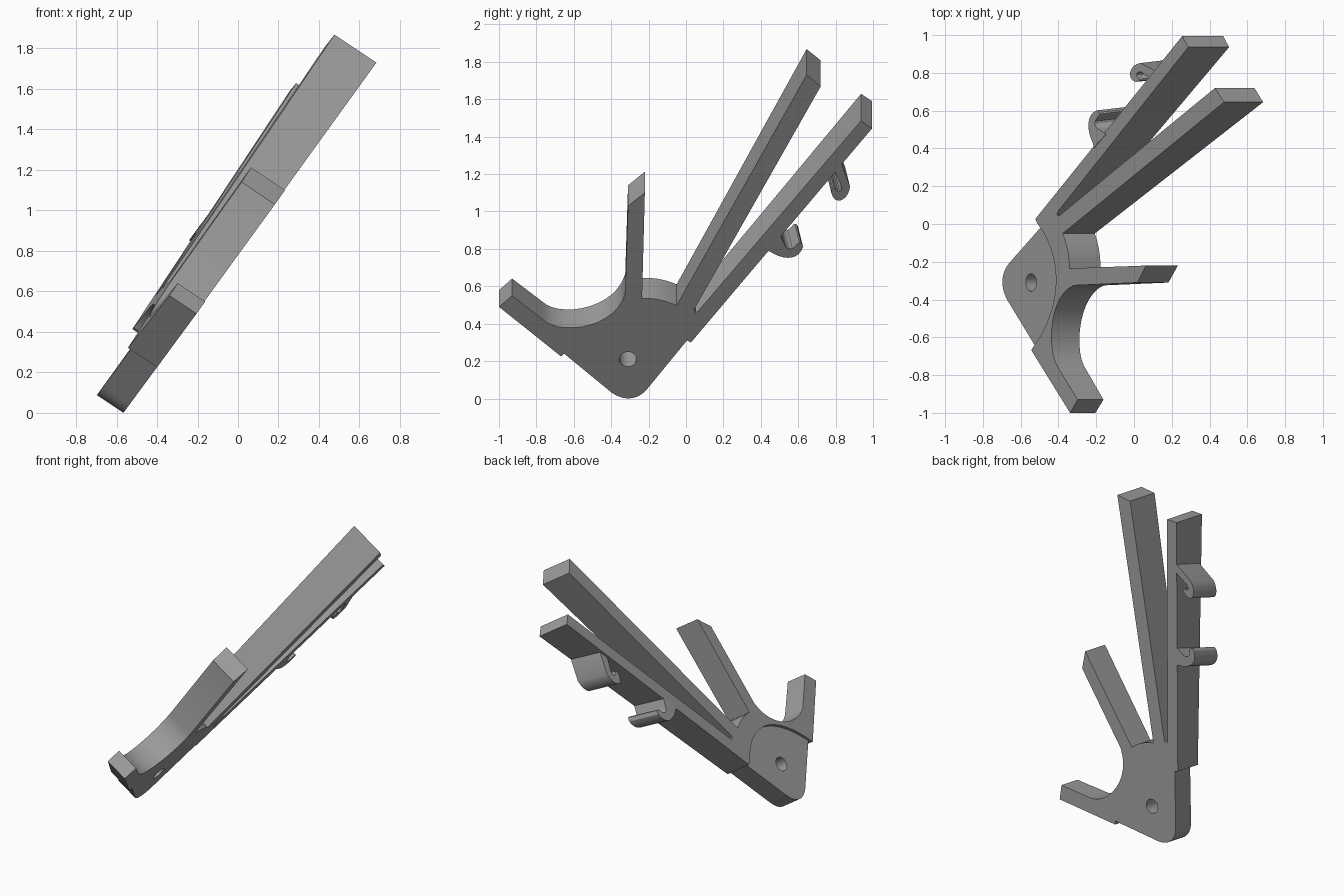
import bpy, bmesh
from math import radians, pi, cos, sin
from mathutils import Vector
from mathutils.geometry import interpolate_bezier

if "Cube" in bpy.data.objects:
    bpy.data.objects.remove(bpy.data.objects["Cube"])

grey = bpy.data.materials.new("plain_grey")
grey.use_nodes = True
colour = (0.34, 0.34, 0.34, 1)
grey.diffuse_color = colour
grey.node_tree.nodes["Principled BSDF"].inputs["Base Color"].default_value = colour

ACROSS = Vector((-0.832, 0, 0.555))       # from the low face to the high face
HOOK_AXIS = Vector((-0.215, -0.025, 0.10))


def low_face(y, z):
    return Vector((-0.569 - 0.008 * y + 0.727 * z, y, z))


def high_face(y, z):
    # the plate gets thicker towards the finger tips
    p = low_face(y, z)
    return p + ACROSS * ((p.x + 0.816 + 0.064 * y - 0.714 * z) / 1.228)


def at_depth(t):
    return lambda y, z: low_face(y, z) + ACROSS * t


def bend(*pts, n=14):
    return [tuple(p[:2]) for p in interpolate_bezier(*[Vector((*p, 0)) for p in pts], n)]


def prism(name, outline, start, end):
    bm = bmesh.new()
    a = [bm.verts.new(start(*p)) for p in outline]
    b = [bm.verts.new(end(*p)) for p in outline]
    bm.faces.new(a)
    bm.faces.new(b[::-1])
    for i in range(len(a)):
        j = (i + 1) % len(a)
        bm.faces.new((a[j], a[i], b[i], b[j]))
    bmesh.ops.recalc_face_normals(bm, faces=bm.faces)
    mesh = bpy.data.meshes.new(name)
    bm.to_mesh(mesh)
    bm.free()
    ob = bpy.data.objects.new(name, mesh)
    bpy.context.collection.objects.link(ob)
    mesh.materials.append(grey)
    return ob


def select(ob):
    bpy.ops.object.select_all(action='DESELECT')
    ob.select_set(True)
    bpy.context.view_layer.objects.active = ob


def cut(ob, cutter):
    mod = ob.modifiers.new("cut", 'BOOLEAN')
    mod.operation = 'DIFFERENCE'
    mod.solver = 'EXACT'
    mod.object = cutter
    select(ob)
    bpy.ops.object.modifier_apply(modifier=mod.name)
    bpy.data.objects.remove(cutter)


def smooth(ob):
    select(ob)
    bpy.ops.object.shade_smooth_by_angle(angle=radians(30))


# Plate with thumb, short finger and two long fingers
outline = [(-1.0, 0.49), (-0.93, 0.55)]
outline += bend((-0.77, 0.425), (-0.68, 0.335), (-0.38, 0.37), (-0.325, 0.56))
outline += [(-0.31, 1.03), (-0.22, 1.10)]
outline += bend((-0.235, 0.535), (-0.17, 0.54), (-0.1, 0.52), (-0.05, 0.497), n=6)
outline += [(0.645, 1.73), (0.72, 1.668), (0.043, 0.475), (0.05, 0.46), (0.066, 0.468),
            (0.936, 1.485), (0.995, 1.444), (0.027, 0.30), (0.005, 0.31)]
outline += bend((-0.2, 0.06), (-0.26, -0.02), (-0.35, -0.015), (-0.42, 0.05))
outline += [(-0.652, 0.24), (-0.668, 0.225)]
plate = prism("hand_plate", outline, low_face, high_face)

# Shallow rounded recess over the hub
recess = bend((0.005, 0.31), (-0.16, 0.48), (-0.42, 0.485), (-0.652, 0.24), n=20)
recess += [(-0.72, 0.1), (-0.6, -0.2), (0.0, -0.2), (0.1, 0.1)]
cut(plate, prism("recess_cutter", recess, at_depth(0.157), at_depth(0.4)))

# Pivot hole
ring = [(-0.31 + 0.047 * cos(i * pi / 12), 0.21 + 0.039 * sin(i * pi / 12)) for i in range(24)]
cut(plate, prism("hole_cutter", ring, at_depth(-0.1), at_depth(0.4)))
smooth(plate)

# Clip hooks under the outer finger
lower = [(0.50, 0.88), (0.43, 0.79)]
lower += bend((0.45, 0.785), (0.52, 0.74), (0.60, 0.735), (0.626, 0.81), n=10)
lower += bend((0.624, 0.82), (0.615, 0.84), (0.60, 0.835), (0.59, 0.82), n=5)
lower += bend((0.58, 0.81), (0.565, 0.79), (0.53, 0.80), (0.525, 0.83), n=6)
upper = [(0.80, 1.25), (0.83, 1.26)]
upper += bend((0.877, 1.134), (0.87, 1.06), (0.80, 1.03), (0.78, 1.09), n=10)
upper += bend((0.777, 1.10), (0.775, 1.125), (0.79, 1.13), (0.80, 1.118), n=5)
upper += bend((0.805, 1.11), (0.82, 1.10), (0.835, 1.11), (0.83, 1.14), n=6)
upper += [(0.80, 1.20)]
for name, shape in (("lower_hook", lower), ("upper_hook", upper)):
    smooth(prism(name, shape, low_face, lambda y, z: low_face(y, z) + HOOK_AXIS))
